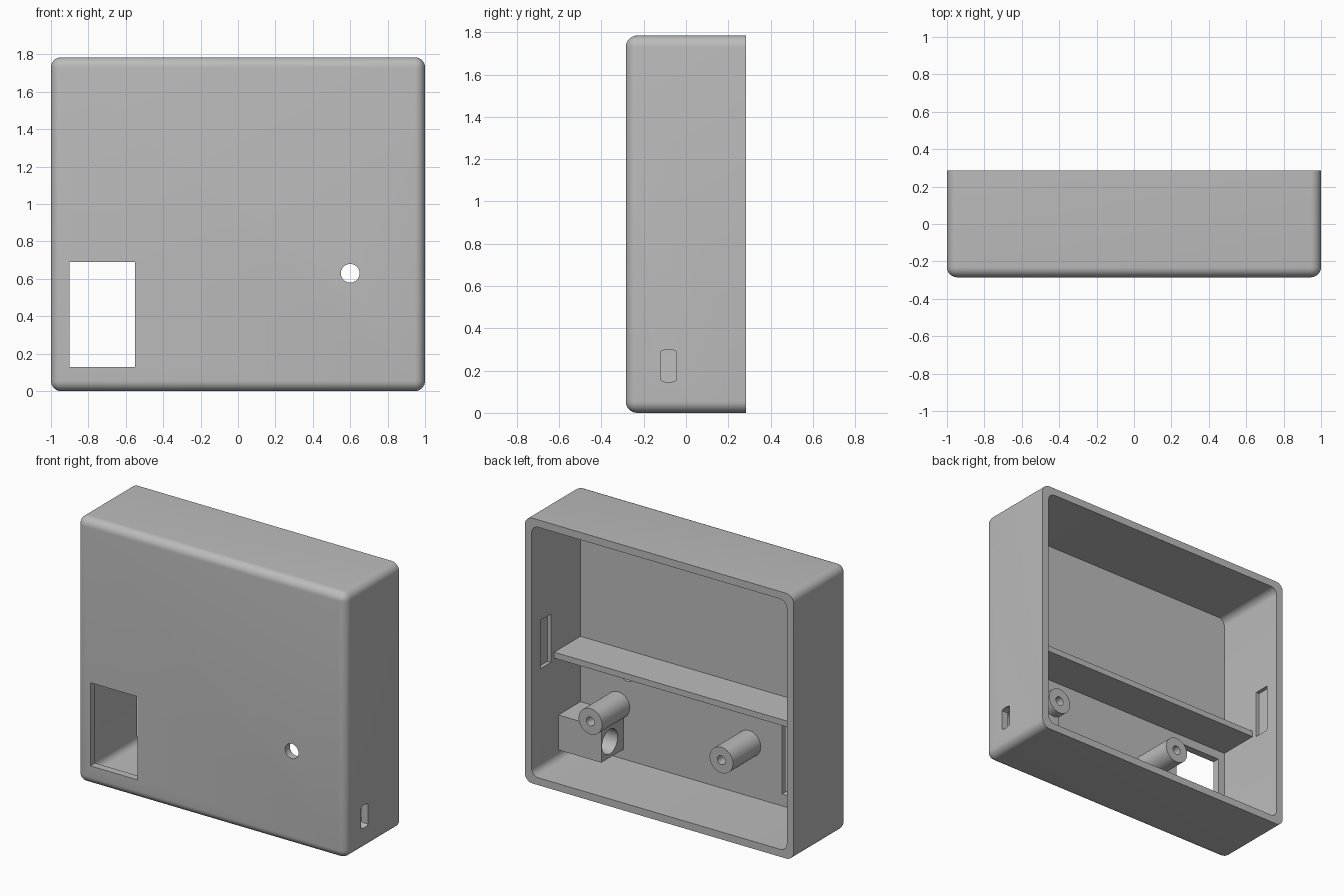
import bpy, bmesh, math
from mathutils import Matrix, Vector

if "Cube" in bpy.data.objects:
    bpy.data.objects.remove(bpy.data.objects["Cube"])

W, D, H = 1.0, 0.285, 1.785      # half width, half depth, height
T = 0.05                         # wall thickness
FRONT = -D + T                   # inner face of the front wall

grey = bpy.data.materials.new("light_grey")
grey.diffuse_color = (0.5, 0.5, 0.5, 1)
grey.use_nodes = True
grey.node_tree.nodes["Principled BSDF"].inputs["Base Color"].default_value = grey.diffuse_color


def finish(name, bm):
    bmesh.ops.recalc_face_normals(bm, faces=bm.faces)
    me = bpy.data.meshes.new(name)
    bm.to_mesh(me)
    bm.free()
    me.materials.append(grey)
    ob = bpy.data.objects.new(name, me)
    bpy.context.collection.objects.link(ob)
    return ob


def box(name, lo, hi, radius=0, pick=None):
    """Box between two corners; edges chosen by pick are rounded."""
    lo, hi = Vector(lo), Vector(hi)
    bm = bmesh.new()
    bmesh.ops.create_cube(bm, size=1)
    for v in bm.verts:
        v.co = Vector([(lo[i] + hi[i]) / 2 + v.co[i] * (hi[i] - lo[i]) for i in range(3)])
    if radius:
        edges = [e for e in bm.edges if pick(e.verts[0].co, e.verts[1].co)]
        bmesh.ops.bevel(bm, geom=edges, offset=radius, segments=8, profile=0.5, affect='EDGES')
    return finish(name, bm)


def cylinder(name, a, b, radius, flat=None, sides=48):
    """Cylinder from a to b; flat clips its y extent to make parallel flats."""
    a, b = Vector(a), Vector(b)
    bm = bmesh.new()
    rot = (b - a).to_track_quat('Z', 'Y').to_matrix().to_4x4()
    bmesh.ops.create_cone(bm, cap_ends=True, segments=sides, radius1=radius, radius2=radius,
                          depth=(b - a).length, matrix=Matrix.Translation((a + b) / 2) @ rot)
    if flat:
        for s in (-1, 1):
            geom = bm.verts[:] + bm.edges[:] + bm.faces[:]
            cut = bmesh.ops.bisect_plane(bm, geom=geom, plane_co=(0, a.y + s * flat, 0),
                                         plane_no=(0, s, 0), clear_outer=True)
            bmesh.ops.edgeloop_fill(bm, edges=[e for e in cut['geom_cut']
                                               if isinstance(e, bmesh.types.BMEdge)])
    return finish(name, bm)


def cut(ob, *cutters):
    for c in cutters:
        m = ob.modifiers.new("cut", 'BOOLEAN')
        m.operation, m.solver, m.object = 'DIFFERENCE', 'EXACT', c
        bpy.context.view_layer.objects.active = ob
        bpy.ops.object.modifier_apply(modifier=m.name)
        bpy.data.objects.remove(c)


def smooth(ob):
    bpy.ops.object.select_all(action='DESELECT')
    ob.select_set(True)
    bpy.context.view_layer.objects.active = ob
    bpy.ops.object.shade_smooth_by_angle(angle=math.radians(30))


# Case: rounded everywhere except around the open back
case = box("case", (-W, -D, 0), (W, D, H), 0.055, lambda p, q: p.y < 0 or q.y < 0)
cut(case,
    box("cavity", (-W + T, FRONT, T), (W - T, D + 0.2, H - T), 0.05,
        lambda p, q: abs(p.y - q.y) > 0.1),
    box("window_cut", (-0.9, -0.5, 0.13), (-0.55, -0.15, 0.69)),
    cylinder("round_cut", (0.6, -0.5, 0.63), (0.6, -0.15, 0.63), 0.05),
    cylinder("side_slot_cut", (0.85, -0.0825, 0.2225), (1.1, -0.0825, 0.2225), 0.0775, 0.0375))

# Catch recesses in the inner side walls
for s in (-1, 1):
    x0, x1 = sorted((s * 0.9, s * 0.975))
    cut(case, box("catch_cut", (x0, 0.08, 0.735), (x1, 0.19, 1.06)))
smooth(case)

# Divider shelf
box("shelf", (-W + T, FRONT, 0.75), (W - T, 0.045, 0.79))

# Socket block with a round bore along x
block = box("socket_block", (0.63, FRONT, 0.115), (W - T, 0.0, 0.35))
cut(block, cylinder("bore_cut", (0.5, -0.09, 0.2225), (1.1, -0.09, 0.2225), 0.083))
smooth(block)

# Screw posts with blind holes
for name, x in (("right_post", 0.67), ("left_post", -0.305)):
    post = cylinder(name, (x, FRONT, 0.405), (x, 0.06, 0.405), 0.087)
    cut(post, cylinder("pilot_cut", (x, -0.18, 0.405), (x, 0.2, 0.405), 0.03))
    smooth(post)
